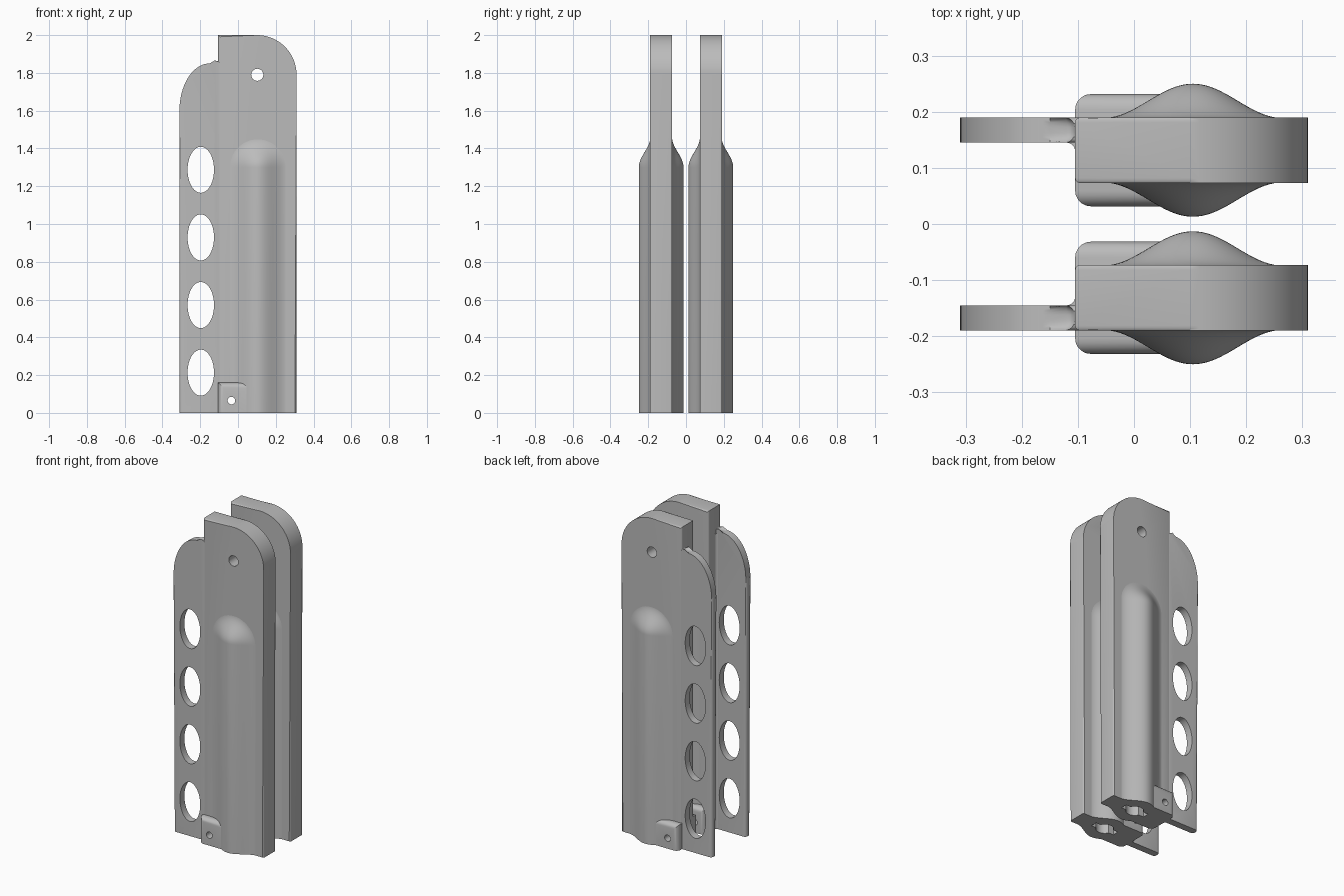
import bpy, bmesh, math
from math import sin, cos, pi, hypot

cube = bpy.data.objects.get("Cube")
if cube:
    bpy.data.objects.remove(cube)

grey = bpy.data.materials.new("plain grey")
grey.use_nodes = True
colour = (0.5, 0.5, 0.5, 1)
grey.diffuse_color = colour
grey.node_tree.nodes["Principled BSDF"].inputs["Base Color"].default_value = colour

MID = 0.1315      # y of the centre of the back shell
HALF = 0.0585     # half thickness of the slab


def finish_mesh(name, bm):
    bmesh.ops.recalc_face_normals(bm, faces=bm.faces[:])
    mesh = bpy.data.meshes.new(name)
    bm.to_mesh(mesh)
    bm.free()
    mesh.materials.append(grey)
    obj = bpy.data.objects.new(name, mesh)
    bpy.context.collection.objects.link(obj)
    return obj


def arc(cx, cz, rx, rz, start, end, n=20):
    steps = [math.radians(start + (end - start) * i / n) for i in range(n + 1)]
    return [(cx + rx * cos(a), cz + rz * sin(a)) for a in steps]


def plate(name, outline, y0, y1, bevel=0.0, segments=3):
    """Extrude an x-z outline along y and round its rims, except at the base."""
    bm = bmesh.new()
    rings = [[bm.verts.new((x, y, z)) for x, z in outline] for y in (y0, y1)]
    n = len(outline)
    for ring in rings:
        bm.faces.new(ring)
    for i in range(n):
        j = (i + 1) % n
        bm.faces.new((rings[0][i], rings[0][j], rings[1][j], rings[1][i]))
    if bevel:
        rims = [e for e in bm.edges
                if abs(e.verts[0].co.y - e.verts[1].co.y) < 1e-6
                and max(v.co.z for v in e.verts) > 1e-4]
        bmesh.ops.bevel(bm, geom=rims, offset=bevel, segments=segments,
                        profile=0.5, affect='EDGES', clamp_overlap=False)
    return finish_mesh(name, bm)


def box(name, x0, x1, y0, y1, z0, z1):
    return plate(name, [(x0, z0), (x1, z0), (x1, z1), (x0, z1)], y0, y1)


def hole(name, x, z, rx, rz):
    return plate(name, arc(x, z, rx, rz, 0, 352.5, 47), -0.1, 0.5)


# Thick slab with one rounded shoulder
slab = plate("slab", [(-0.105, 0), (0.31, 0)] + arc(0.1, 1.79, 0.21, 0.21, 0, 90)
             + [(-0.105, 2)], MID - HALF, MID + HALF, 0.009)

# Thin side fin, flush with the outer face of the slab
fin = plate("side_fin", [(-0.08, 0), (-0.08, 1.865)]
            + arc(-0.12, 1.865, 0.015, 0.015, 0, -90, 4)
            + arc(-0.15, 1.6, 0.16, 0.25, 90, 180) + [(-0.31, 0)],
            0.145, MID + HALF - 0.0005, 0.017, 4)

# Small concave fillet where the fin meets the slab
bm = bmesh.new()
curve = arc(-0.12, 0.13, 0.015, 0.015, 90, 0, 5) + [(-0.1, 0.13), (-0.1, 0.15), (-0.12, 0.15)]
base = bm.faces.new([bm.verts.new((x, y, 0)) for x, y in curve])
top = bmesh.ops.extrude_face_region(bm, geom=[base], use_keep_orig=True)["geom"]
bmesh.ops.translate(bm, vec=(0, 0, 1.835), verts=[v for v in top if isinstance(v, bmesh.types.BMVert)])
fillet = finish_mesh("fin_fillet", bm)

# Long swelling on both faces, ending in a soft dome
REACH, RISE, CENTRE, STRAIGHT = 0.16, 0.061, 0.105, 1.3


def swell(dx, z):
    r = min(hypot(dx, max(0, z - STRAIGHT)), REACH)
    return HALF - 0.001 + RISE * 0.5 * (1 + cos(pi * r / REACH))


bm = bmesh.new()
offsets = [REACH * i / 20 for i in range(-20, 21)]
levels = [0] + [STRAIGHT + REACH * i / 14 for i in range(15)]
rings = []
for z in levels:
    near = [(CENTRE + d, MID - swell(d, z), z) for d in offsets]
    far = [(CENTRE + d, MID + swell(d, z), z) for d in reversed(offsets)]
    rings.append([bm.verts.new(p) for p in near + far])
for low, high in zip(rings, rings[1:]):
    for i in range(len(low)):
        j = (i + 1) % len(low)
        bm.faces.new((low[i], low[j], high[j], high[i]))
bm.faces.new(rings[0])
bm.faces.new(rings[-1])
swelling = finish_mesh("tube_swelling", bm)

# Screw boss at the foot, rounded on its outer edges
boss = box("screw_boss", -0.105, 0.06, MID - 0.1, MID + 0.1, 0, 0.16)
bm = bmesh.new()
bm.from_mesh(boss.data)
rims = []
for e in bm.edges:
    a, b = (v.co for v in e.verts)
    along_y = abs(a.y - b.y) > 1e-4
    if not along_y and (a.z + b.z > 0.3 or (a.x + b.x < -0.2 and a.z + b.z > 0.1)):
        rims.append(e)
bmesh.ops.bevel(bm, geom=rims, offset=0.028, segments=5, profile=0.5, affect='EDGES')
bm.to_mesh(boss.data)
bm.free()

# Cutters: fin windows, pin hole, screw hole, and the keyed bore from below
windows = [hole("window_cutter", -0.197, 0.213 + 0.358 * i, 0.07, 0.122) for i in range(4)]
pin = hole("pin_cutter", 0.102, 1.79, 0.032, 0.032)
screw = hole("screw_cutter", -0.035, 0.065, 0.02, 0.02)
bpy.ops.mesh.primitive_cylinder_add(vertices=32, radius=0.05, depth=1.3,
                                    location=(CENTRE, MID, 0.55))
bore = bpy.context.object
slot = box("slot_cutter", CENTRE - 0.08, CENTRE + 0.08, MID - 0.02, MID + 0.02, -0.1, 1.2)

cuts = {slab: [pin, screw, bore, slot], fin: windows, fillet: [],
        swelling: [bore, slot, screw], boss: [screw, bore, slot]}

# Cut each part, then mirror it to make the matching front shell
for part, cutters in cuts.items():
    for cutter in cutters:
        mod = part.modifiers.new("cut", 'BOOLEAN')
        mod.operation, mod.solver, mod.object = 'DIFFERENCE', 'EXACT', cutter
    mirror = part.modifiers.new("mirror", 'MIRROR')
    mirror.use_axis = (False, True, False)
    mirror.use_mirror_merge = False
    bpy.ops.object.select_all(action='DESELECT')
    part.select_set(True)
    bpy.context.view_layer.objects.active = part
    bpy.ops.object.convert(target='MESH')
    bpy.ops.object.shade_smooth_by_angle(angle=math.radians(35))

for cutter in windows + [pin, screw, bore, slot]:
    bpy.data.objects.remove(cutter)
